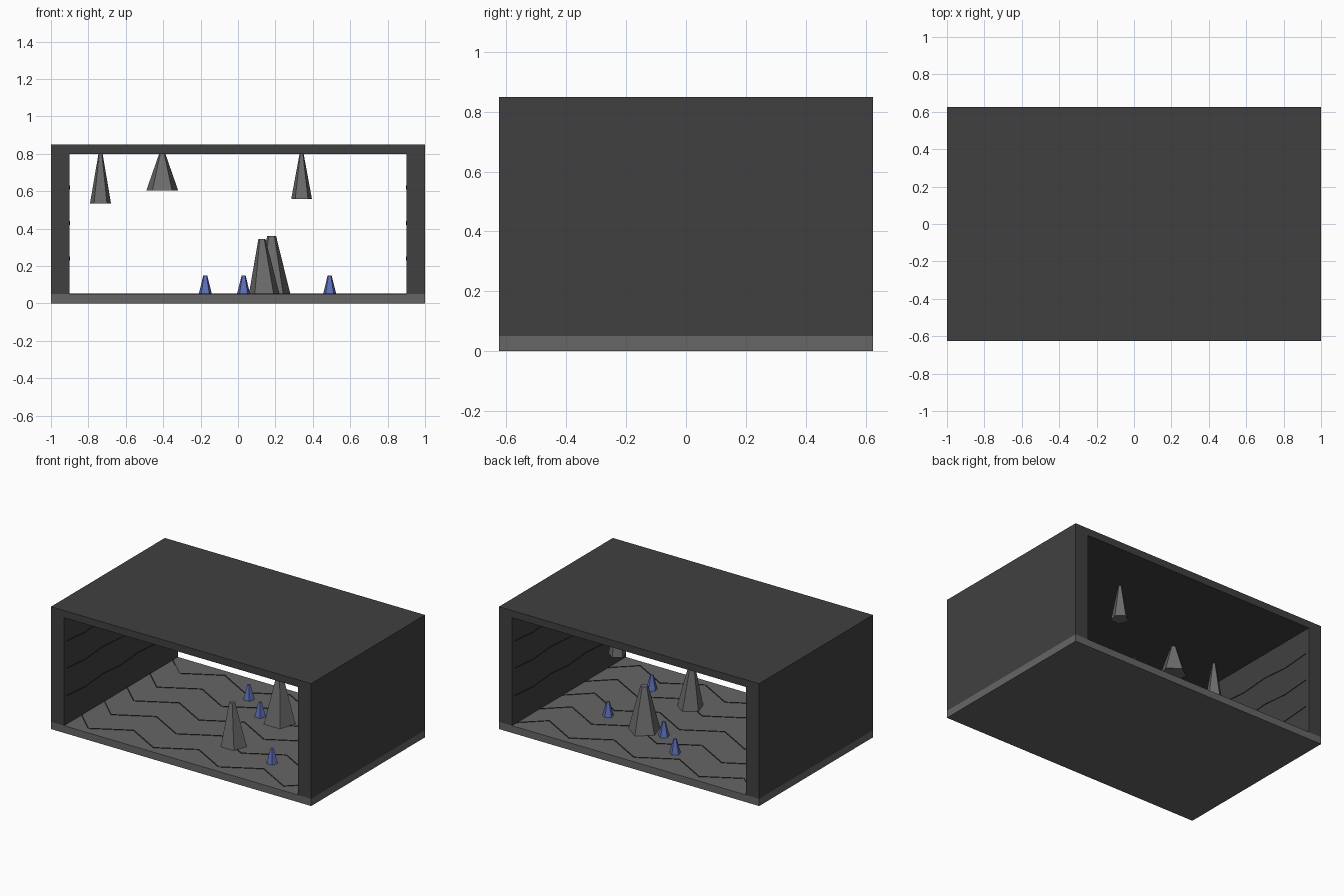
import bpy, bmesh, math
from mathutils import Vector

if "Cube" in bpy.data.objects:
    bpy.data.objects.remove(bpy.data.objects["Cube"], do_unlink=True)

HALF_X, HALF_Y, FLOOR, CEILING, TOP, WALL = 1.0, 0.625, 0.05, 0.8, 0.85, 0.1


def material(name, color):
    m = bpy.data.materials.new(name)
    m.use_nodes = True
    rgba = (*color, 1)
    m.diffuse_color = rgba
    m.node_tree.nodes["Principled BSDF"].inputs["Base Color"].default_value = rgba
    return m


wall_grey = material("dark wall rock", (0.051, 0.051, 0.051))
floor_grey = material("floor rock", (0.133, 0.133, 0.133))
spike_grey = material("spike rock", (0.15, 0.15, 0.15))
crystal_blue = material("blue crystal", (0.11, 0.16, 0.48))
crack_dark = material("dark crack", (0.025, 0.025, 0.025))


def finish(name, bm, mat):
    bmesh.ops.recalc_face_normals(bm, faces=bm.faces)
    mesh = bpy.data.meshes.new(name)
    bm.to_mesh(mesh)
    bm.free()
    mesh.materials.append(mat)
    obj = bpy.data.objects.new(name, mesh)
    bpy.context.collection.objects.link(obj)
    return obj


def box(name, low, high, mat):
    bm = bmesh.new()
    bmesh.ops.create_cube(bm, size=1)
    low, high = Vector(low), Vector(high)
    for v in bm.verts:
        v.co = (low + high) / 2 + v.co * (high - low)
    return finish(name, bm, mat)


def spike(name, x, y, low, high, radius, tip, mat, lean=0):
    """Five-sided blunt cone with its wide end down."""
    bm = bmesh.new()
    rings = []
    for z, r, shift in ((low, radius, 0), (high, tip, lean)):
        angles = [math.radians(90 + 72 * i) for i in range(5)]
        rings.append([bm.verts.new((x + shift + r * math.cos(a), y + r * math.sin(a), z))
                      for a in angles])
    for ring in rings:
        bm.faces.new(ring)
    for i in range(5):
        j = (i + 1) % 5
        bm.faces.new((rings[0][i], rings[0][j], rings[1][j], rings[1][i]))
    return finish(name, bm, mat)


def crack(name, points, across, normal, width=0.008, depth=0.003):
    """Thin raised ribbon along a zigzag path."""
    bm = bmesh.new()
    across, normal = Vector(across) * width / 2, Vector(normal) * depth
    rows = []
    for p in map(Vector, points):
        rows.append([bm.verts.new(q) for q in
                     (p - across, p + across, p + across + normal, p - across + normal)])
    for a, b in zip(rows, rows[1:]):
        for i in range(4):
            j = (i + 1) % 4
            bm.faces.new((a[i], a[j], b[j], b[i]))
    bm.faces.new(rows[0])
    bm.faces.new(rows[-1])
    return finish(name, bm, crack_dark)


# Cave shell, open at front and back
box("floor_slab", (-HALF_X, -HALF_Y, 0), (HALF_X, HALF_Y, FLOOR), floor_grey)
box("ceiling_slab", (-HALF_X, -HALF_Y, CEILING), (HALF_X, HALF_Y, TOP), wall_grey)
for side, label in ((1, "left"), (-1, "right")):
    inner = side * (HALF_X - WALL)
    box(label + "_wall", (min(inner, side), -HALF_Y, FLOOR),
        (max(inner, side), HALF_Y, CEILING), wall_grey)
    # Wall cracks
    for n, z in enumerate((0.24, 0.43, 0.62)):
        path = [(inner, -0.6 + 0.2 * k, z + 0.008 * (-1) ** k) for k in range(7)]
        crack(f"{label}_wall_crack_{n + 1}", path, (0, 0, 1), (-side, 0, 0), 0.006)

# Floor cracks
for n in range(5):
    y = -0.5 + 0.25 * n
    xs = [-0.9] + [-0.75 + 0.25 * k for k in range(7)] + [0.9]
    path = [(x, y + 0.07 * (-1) ** k, FLOOR) for k, x in enumerate(xs)]
    crack(f"floor_crack_{n + 1}", path, (0, 1, 0), (0, 0, 1))

# Standing rock spikes
spike("stalagmite_front", 0.14, -0.247, FLOOR, 0.345, 0.086, 0.02, spike_grey, -0.012)
spike("stalagmite_back", 0.18, 0.2, FLOOR, 0.36, 0.105, 0.025, spike_grey)

# Hanging rock spikes
for n, (x, y, z, r) in enumerate(((-0.735, -0.1, 0.535, 0.059),
                                  (-0.405, -0.1, 0.605, 0.089),
                                  (0.34, 0.268, 0.56, 0.058))):
    spike(f"stalactite_{n + 1}", x, y, z, CEILING, r, r * 0.2, spike_grey)

# Crystals
for n, (x, y) in enumerate(((-0.175, 0.37), (0.03, 0.2), (0.49, -0.325), (0.49, 0.156))):
    spike(f"crystal_{n + 1}", x, y, FLOOR, 0.15, 0.037, 0.011, crystal_blue)
